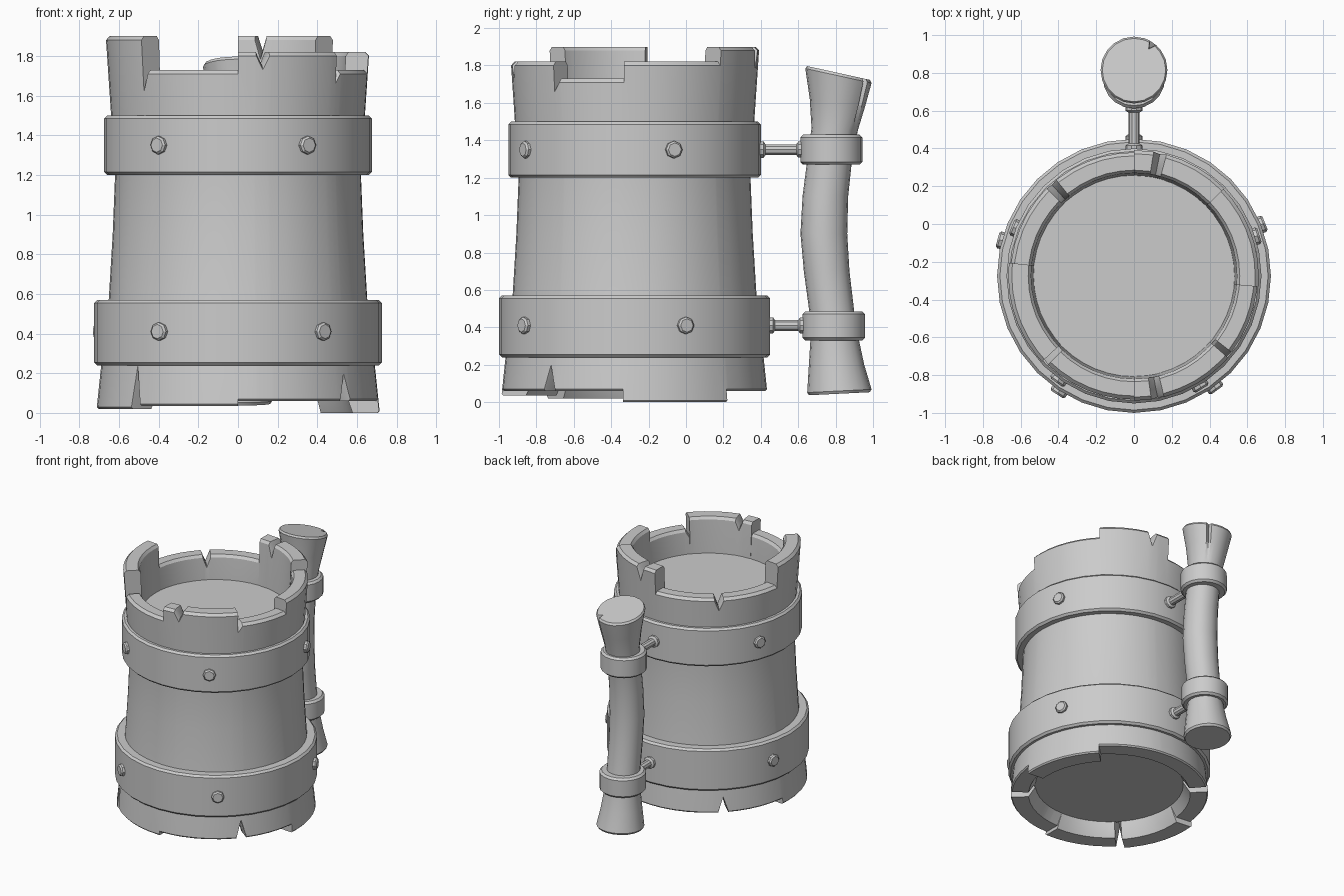
import bpy, bmesh
from math import sin, cos, radians, degrees
from mathutils import Matrix, Vector

cube = bpy.data.objects.get("Cube")
if cube:
    bpy.data.objects.remove(cube, do_unlink=True)

CENTRE = -0.275   # y of the mug axis
grey = bpy.data.materials.new("plain_grey")
grey.use_nodes = True
grey.diffuse_color = (0.6, 0.6, 0.6, 1)
grey.node_tree.nodes["Principled BSDF"].inputs["Base Color"].default_value = (0.6, 0.6, 0.6, 1)
parts = []


def skin(name, columns, loop=False, matrix=Matrix()):
    """Skin upright columns of points set around an axis; loop closes each column."""
    bm = bmesh.new()
    cols = [[bm.verts.new(p) for p in c] for c in columns]
    n = len(cols[0])
    for i, a in enumerate(cols):
        b = cols[(i + 1) % len(cols)]
        for j in range(n if loop else n - 1):
            k = (j + 1) % n
            bm.faces.new((a[j], b[j], b[k], a[k]))
    bmesh.ops.remove_doubles(bm, verts=bm.verts, dist=1e-5)
    bmesh.ops.dissolve_degenerate(bm, edges=bm.edges, dist=1e-5)
    mesh = bpy.data.meshes.new(name)
    bm.to_mesh(mesh)
    bm.free()
    mesh.materials.append(grey)
    ob = bpy.data.objects.new(name, mesh)
    ob.matrix_world = matrix
    bpy.context.collection.objects.link(ob)
    parts.append(ob)
    return ob


def ring(r, angle, z):
    return (r * cos(radians(angle)), r * sin(radians(angle)), z)


def lathe(name, profile, segments, loop=False, matrix=Matrix()):
    cols = [[ring(r, 360 * i / segments, z) for r, z in profile] for i in range(segments)]
    return skin(name, cols, loop, matrix)


def hoop(name, r_in, r_out, z0, z1, y, segments, bevel=0.015):
    b = bevel
    profile = [(r_in, z0), (r_out - b, z0), (r_out, z0 + b),
               (r_out, z1 - b), (r_out - b, z1), (r_in, z1)]
    lathe(name, profile, segments, True, Matrix.Translation((0, y, 0)))


def interp(keys, t):
    for (t0, v0), (t1, v1) in zip(keys, keys[1:]):
        if t <= t1:
            return v0 + (v1 - v0) * (t - t0) / (t1 - t0) if t1 > t0 else v1
    return keys[-1][1]


# Rim heights by angle: repeated angles are steps, dips are cracks
top_keys = [(-90, 1.82), (-82, 1.82), (-79, 1.75), (-76, 1.82), (-41, 1.82), (-41, 1.68),
            (-38, 1.73), (-5, 1.73), (-5, 1.82), (44, 1.82), (44, 1.9), (75, 1.9),
            (78, 1.8), (81, 1.9), (90, 1.9), (90, 1.73), (129, 1.73), (132, 1.65),
            (135, 1.73), (174, 1.73), (174, 1.9), (223, 1.9), (223, 1.64), (226, 1.73),
            (270, 1.73)]
foot_keys = [(-90, 0.06), (-43, 0.06), (-40, 0.19), (-37, 0.06), (-5, 0.06), (-5, 0),
             (44, 0), (44, 0.06), (131, 0.06), (134, 0.17), (137, 0.06), (174, 0.06),
             (174, 0.02), (221, 0.02), (223, 0.23), (226, 0.035), (270, 0.035)]
outer = [(0, 0.715), (0.24, 0.69), (0.57, 0.652), (0.9, 0.632), (1.2, 0.62),
         (1.5, 0.64), (1.9, 0.667)]

# Tankard wall, with uneven battlements above and below
angles = {a for a, z in top_keys + foot_keys} | {-90 + 7.5 * i for i in range(48)}
columns = []
for a in sorted(angles - {270}):
    for side in (-1e-4, 1e-4):
        t = 270 - 1e-4 if a == -90 and side < 0 else a + side
        top, foot = interp(top_keys, t), interp(foot_keys, t)
        top, foot = round(top, 3), round(foot, 3)
        prof = [(0.58, foot), (interp(outer, foot) - 0.01, foot),
                (interp(outer, foot + 0.01), foot + 0.01)]
        prof += [(r, z) for z, r in outer[1:-1]]
        prof += [(interp(outer, top - 0.02), top - 0.02), (interp(outer, top) - 0.02, top),
                 (0.56, top), (0.545, top - 0.02), (0.53, 1.5), (0.53, 0.14)]
        columns.append([ring(r, a, z) for r, z in prof])
axis = Matrix.Translation((0, CENTRE, 0))
skin("tankard_wall", columns, True, axis)

# Drink surface and underside plate
lathe("drink_surface", [(0, 1.5), (0.535, 1.5), (0.535, 1.54), (0, 1.54)], 48, False, axis)
lathe("base_plate", [(0, 0.14), (0.54, 0.14), (0.54, 0.2), (0, 0.2)], 48, False, axis)

# Hoops round the tankard
hoop("lower_hoop", 0.62, 0.725, 0.24, 0.57, CENTRE, 32)
hoop("upper_hoop", 0.59, 0.675, 1.2, 1.5, CENTRE, 32)

# Rivets on the hoops
stud = [(0, -0.03), (0.046, -0.03), (0.046, 0.018), (0.036, 0.028), (0, 0.028)]
for name, r, z, spots in (("lower", 0.72, 0.41, (-54, 22, 165, 237)),
                          ("upper", 0.67, 1.35, (-59, 18, 158, 234))):
    for i, a in enumerate(spots):
        out = Vector(ring(1, a, 0))
        m = Matrix.Translation(out * r + Vector((0, CENTRE, z)))
        lathe(f"{name}_rivet_{i + 1}", stud, 8, False, m @ out.to_track_quat("Z", "Y").to_matrix().to_4x4())

# Rods joining the hoops to the handle
for name, z, y0, y1 in (("lower", 0.41, 0.43, 0.65), ("upper", 1.35, 0.38, 0.64)):
    prof = [(0, y0), (0.046, y0), (0.046, y0 + 0.035), (0.03, y0 + 0.045),
            (0.03, y1 - 0.05), (0.045, y1 - 0.04), (0.045, y1), (0, y1)]
    m = Matrix.Translation((0, 0, z)) @ Matrix.Rotation(radians(-90), 4, "X")
    lathe(f"{name}_rod", prof, 10, False, m)

# Handle: curved bone-like grip (z, y, radius, end tilt, crack depth)
stations = [(0.045, 0.82, 0, 0.05, 0), (0.045, 0.82, 0.162, 0.05, 0), (0.06, 0.82, 0.172, 0.05, 0),
            (0.2, 0.805, 0.148, 0, 0), (0.33, 0.795, 0.13, 0, 0), (0.48, 0.78, 0.12, 0, 0),
            (0.7, 0.752, 0.122, 0, 0), (0.9, 0.737, 0.125, 0, 0), (1.1, 0.745, 0.122, 0, 0),
            (1.27, 0.765, 0.12, 0, 0), (1.46, 0.795, 0.124, -0.05, 0),
            (1.6, 0.81, 0.148, -0.12, 0.1), (1.745, 0.815, 0.177, -0.22, 0.2),
            (1.76, 0.815, 0.168, -0.22, 0.2), (1.76, 0.815, 0, -0.22, 0)]
columns = []
for a in sorted([18 * i for i in range(20) if i != 3] + [49, 55, 61]):
    col = []
    for z, y, r, tilt, crack in stations:
        x, dy, _ = ring(r * (1 - crack if a == 55 else 1), a, 0)
        col.append((x, y + dy, z + tilt * dy))
    columns.append(col)
skin("handle_grip", columns)

# Clasps round the handle
hoop("lower_clasp", 0.1, 0.168, 0.33, 0.485, 0.79, 20)
hoop("upper_clasp", 0.1, 0.166, 1.27, 1.43, 0.777, 20)

# Smooth shading with sharp edges kept
bpy.ops.object.select_all(action="DESELECT")
for ob in parts:
    ob.select_set(True)
bpy.context.view_layer.objects.active = parts[0]
bpy.ops.object.shade_smooth_by_angle(angle=radians(30))
